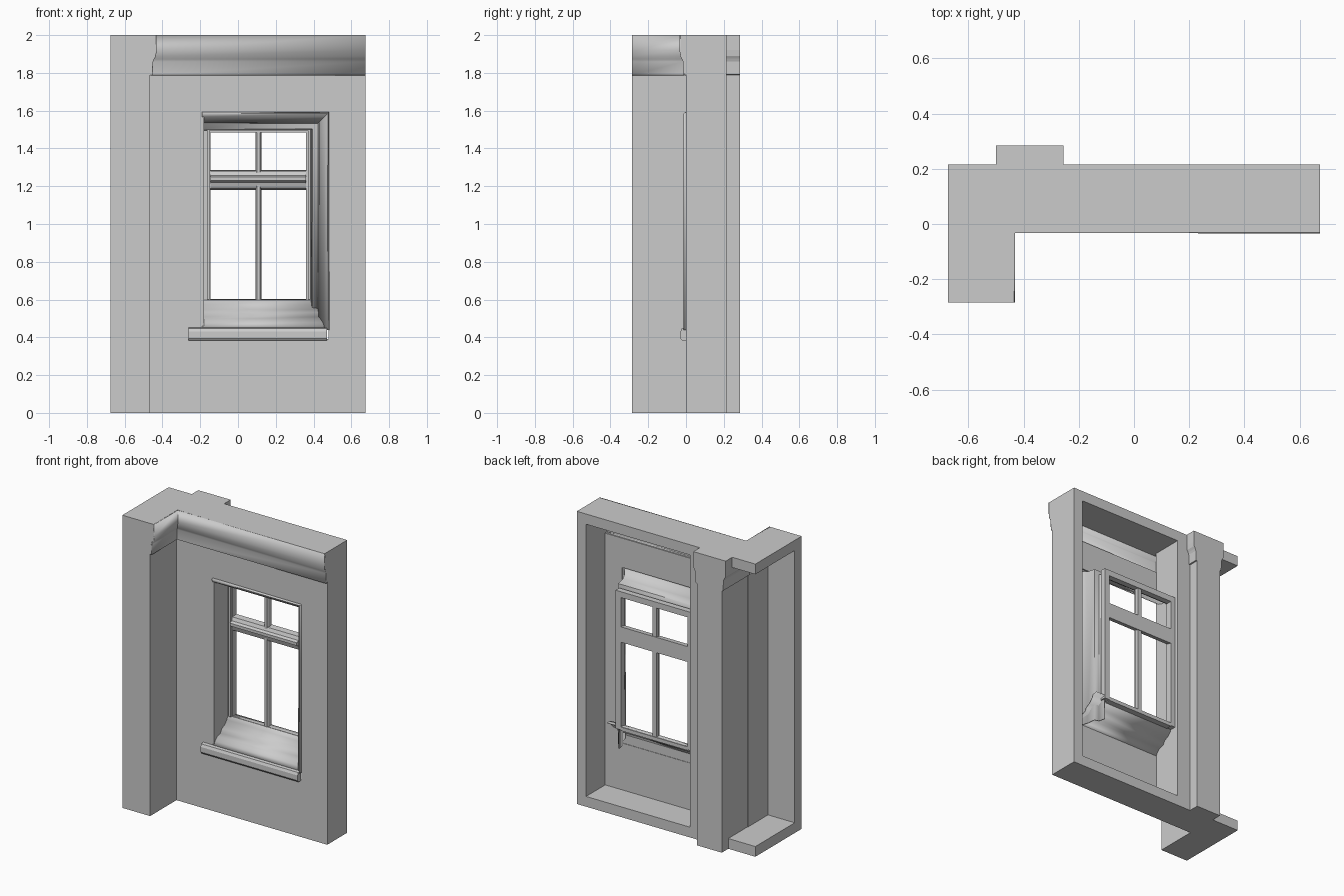
import bpy, bmesh

if "Cube" in bpy.data.objects:
    bpy.data.objects.remove(bpy.data.objects["Cube"])


def finish(name, bm, smooth=False):
    bmesh.ops.recalc_face_normals(bm, faces=bm.faces)
    mesh = bpy.data.meshes.new(name)
    bm.to_mesh(mesh)
    bm.free()
    ob = bpy.data.objects.new(name, mesh)
    bpy.context.collection.objects.link(ob)
    if smooth:
        bpy.ops.object.select_all(action='DESELECT')
        ob.select_set(True)
        bpy.context.view_layer.objects.active = ob
        bpy.ops.object.shade_smooth_by_angle(angle=0.5)
    return ob


def prism(name, pts, axis, a, b):
    """Closed 2D outline extruded along an axis from a to b."""
    place = {'x': lambda u, v, w: (w, u, v),
             'y': lambda u, v, w: (u, w, v),
             'z': lambda u, v, w: (u, v, w)}[axis]
    bm = bmesh.new()
    lo = [bm.verts.new(place(u, v, a)) for u, v in pts]
    hi = [bm.verts.new(place(u, v, b)) for u, v in pts]
    bm.faces.new(lo)
    bm.faces.new(hi)
    n = len(pts)
    for i in range(n):
        j = (i + 1) % n
        bm.faces.new((lo[i], lo[j], hi[j], hi[i]))
    return finish(name, bm)


def box(name, x0, x1, y0, y1, z0, z1):
    return prism(name, [(x0, y0), (x1, y0), (x1, y1), (x0, y1)], 'z', z0, z1)


def skin(name, rows, thick=0.008):
    """Thin shell lofted through rows of points."""
    bm = bmesh.new()
    grid = [[bm.verts.new(p) for p in r] for r in rows]
    for r, s in zip(grid, grid[1:]):
        for i in range(len(r) - 1):
            bm.faces.new((r[i], r[i + 1], s[i + 1], s[i]))
    ob = finish(name, bm, True)
    mod = ob.modifiers.new("thickness", 'SOLIDIFY')
    mod.thickness = thick
    mod.offset = 0
    return ob


X0, X1, YF, YB, T = -0.675, 0.675, -0.285, 0.215, 0.07
LEG = -0.465
# cornice profile: (projection, height)
cornice = [(0, 1.79), (.01, 1.792), (.012, 1.86), (.018, 1.875),
           (.027, 1.89), (.03, 1.92), (.03, 2.0)]

# top and bottom slabs
for name, o, z0, z1 in (("bottom_slab", 0, 0, T), ("top_slab", .03, 2 - T, 2)):
    prism(name, [(X0, YF), (LEG + o, YF), (LEG + o, -o), (X1, -o), (X1, YB), (X0, YB)],
          'z', z0, z1)

# right end post, following the cornice profile
prism("right_end_post", [(YB, 0), (0, 0)] + [(-o, z) for o, z in cornice] + [(YB, 2)],
      'x', X1 - T, X1)
# front end post of the return wall
prism("return_end_post", [(X0, 0), (LEG, 0)] + [(LEG + o, z) for o, z in cornice] + [(X0, 2)],
      'y', YF, YF + T + .005)
# back pilaster with cornice on both sides
left = [(-.47 - o, z) for o, z in cornice]
right = [(-.282 + o * .9, z) for o, z in cornice]
prism("back_pilaster", [(-.47, 0)] + left + right[::-1] + [(-.282, 0)], 'y', 0, .285)
# inner post beside the pilaster
box("inner_post", -.29, -.18, 0, YB, 0, 2)

# cornice shell round the inside corner
skin("cornice", [[(LEG + o, YF, z), (LEG + o, -o, z), (X1, -o, z)] for o, z in cornice])

# wall shells: return wall, then panels around the window
t = .008
box("return_wall", LEG - t, LEG, YF, t, 0, 1.79)
box("wall_left", LEG, -.185, 0, t, 0, 1.79)
box("wall_right", .48, X1, 0, t, 0, 1.79)
box("wall_below", -.185, .48, 0, t, 0, .39)
box("wall_above", -.185, .48, 0, t, 1.59, 1.79)

# window reveal: plain left jamb, moulded head and right jamb
box("left_reveal", -.193, -.185, 0, .185, .44, 1.55)
reveal = [(0, 0), (-.01, .006), (.0, .02), (.03, .038), (.06, .048),
          (.12, .055), (.125, .085), (.17, .095)]
skin("moulded_reveal", [[(.48 - d, y, .44), (.48 - d, y, 1.59 - d), (-.19, y, 1.59 - d)]
                        for y, d in reveal])

# sill: front lip and curved slope up to the window
prism("sill_lip", [(.005, .382), (-.02, .382), (-.03, .395), (-.03, .43), (-.022, .447), (.005, .452)],
      'x', -.262, .472)
slope = [(0, .45), (.012, .475), (.035, .495), (.07, .505), (.085, .53),
         (.115, .545), (.14, .57), (.15, .595), (.185, .6)]
skin("sill_slope", [[(-.19, y, z), (.465, y, z)] for y, z in slope])

# window frame: outer members, then glazing bars
GX0, GX1, GZ0, GZ1 = -.145, .36, .60, 1.485
for name, a, b in (("frame_left", -.19, GX0), ("frame_right", GX1, .40)):
    box(name, a, b, .15, .19, .58, 1.525)
box("frame_head", GX0, GX1, .15, .19, GZ1, 1.525)
box("frame_bottom", GX0, GX1, .15, .19, .575, GZ0)
# stepped inner beads
box("bead_left", -.165, -.15, .135, .15, .6, 1.51)
box("bead_right", .37, .385, .135, .15, .6, 1.51)
box("bead_head", -.15, .37, .135, .15, 1.495, 1.51)
# transom with a projecting nose, and mullion
prism("transom", [(.15, 1.19), (.19, 1.18), (.19, 1.285), (.15, 1.28), (.14, 1.258),
                  (.12, 1.25), (.12, 1.23), (.14, 1.22)], 'x', GX0, GX1)
prism("mullion", [(.092, .185), (.092, .16), (.1, .145), (.116, .145), (.124, .16), (.124, .185)],
      'z', GZ0, GZ1)
